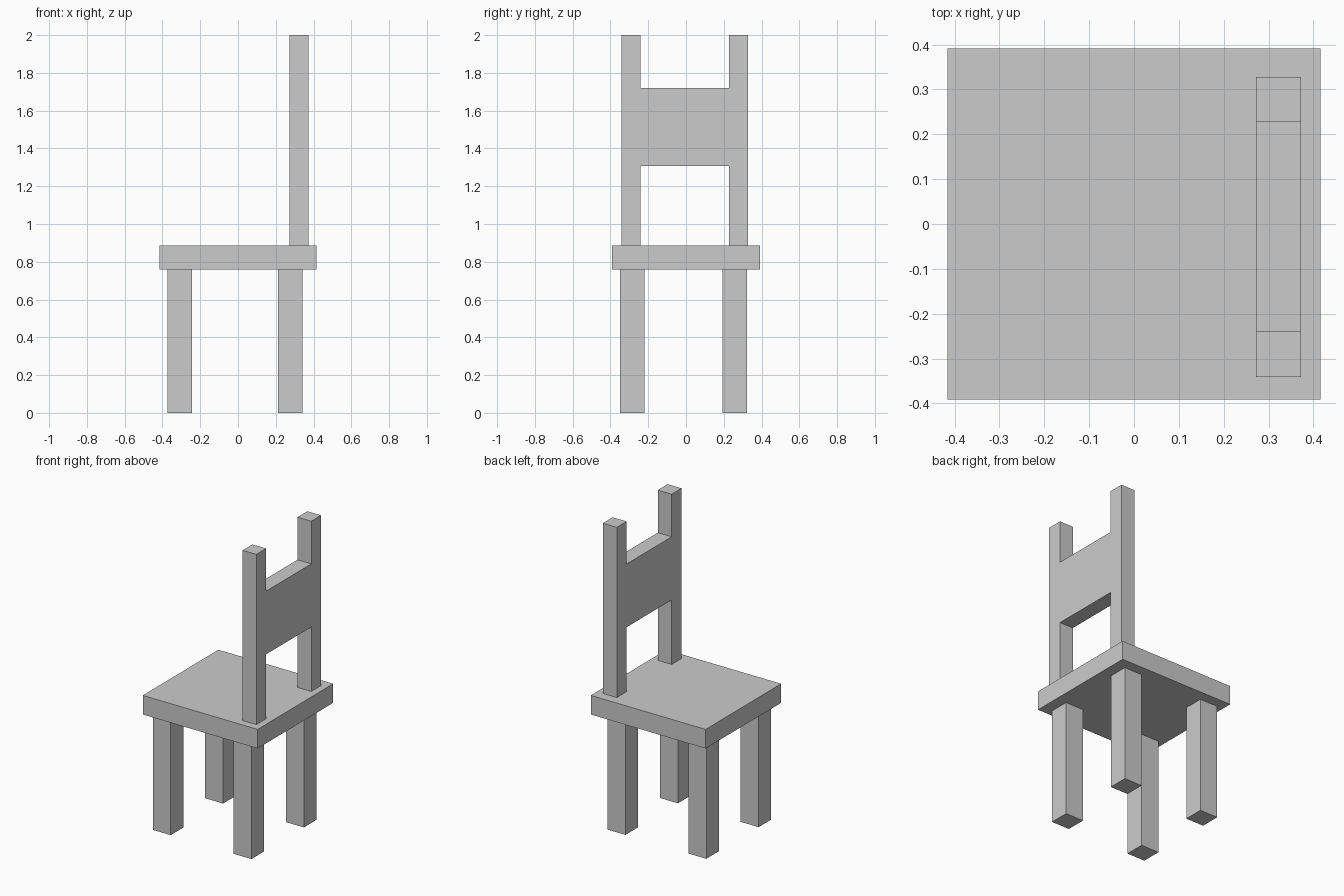
import bpy
import bmesh

if "Cube" in bpy.data.objects:
    bpy.data.objects.remove(bpy.data.objects["Cube"])


def box(name, x, y, z):
    """Box spanning the given (min, max) ranges."""
    bm = bmesh.new()
    bmesh.ops.create_cube(bm, size=1)
    for v in bm.verts:
        v.co = [r[1] if c > 0 else r[0] for c, r in zip(v.co, (x, y, z))]
    return finish(name, bm)


def extrude_yz(name, outline, x0, x1):
    """Solid made by extruding a y-z outline from x0 to x1."""
    bm = bmesh.new()
    face = bm.faces.new([bm.verts.new((x0, y, z)) for y, z in outline])
    new = bmesh.ops.extrude_face_region(bm, geom=[face], use_keep_orig=True)["geom"]
    verts = [g for g in new if isinstance(g, bmesh.types.BMVert)]
    bmesh.ops.translate(bm, verts=verts, vec=(x1 - x0, 0, 0))
    bmesh.ops.recalc_face_normals(bm, faces=bm.faces)
    return finish(name, bm)


def finish(name, bm):
    mesh = bpy.data.meshes.new(name)
    bm.to_mesh(mesh)
    bm.free()
    obj = bpy.data.objects.new(name, mesh)
    bpy.context.collection.objects.link(obj)
    return obj


SEAT_BOTTOM, SEAT_TOP = 0.76, 0.885

# Seat slab
box("seat", (-0.416, 0.416), (-0.391, 0.391), (SEAT_BOTTOM, SEAT_TOP))

# Four square legs
for x_name, x in (("left", (-0.373, -0.243)), ("right", (0.212, 0.342))):
    for y_name, y in (("front", (-0.349, -0.219)), ("back", (0.193, 0.323))):
        box(f"{y_name}_{x_name}_leg", x, y, (0, SEAT_BOTTOM))

# Backrest: two posts joined by a broad panel, cut as one H shape
y0, y1, y2, y3 = -0.341, -0.24, 0.227, 0.328
panel_bottom, panel_top, top = 1.307, 1.721, 2.0
extrude_yz("backrest", [
    (y0, SEAT_TOP), (y1, SEAT_TOP), (y1, panel_bottom), (y2, panel_bottom),
    (y2, SEAT_TOP), (y3, SEAT_TOP), (y3, top), (y2, top),
    (y2, panel_top), (y1, panel_top), (y1, top), (y0, top),
], 0.272, 0.372)
